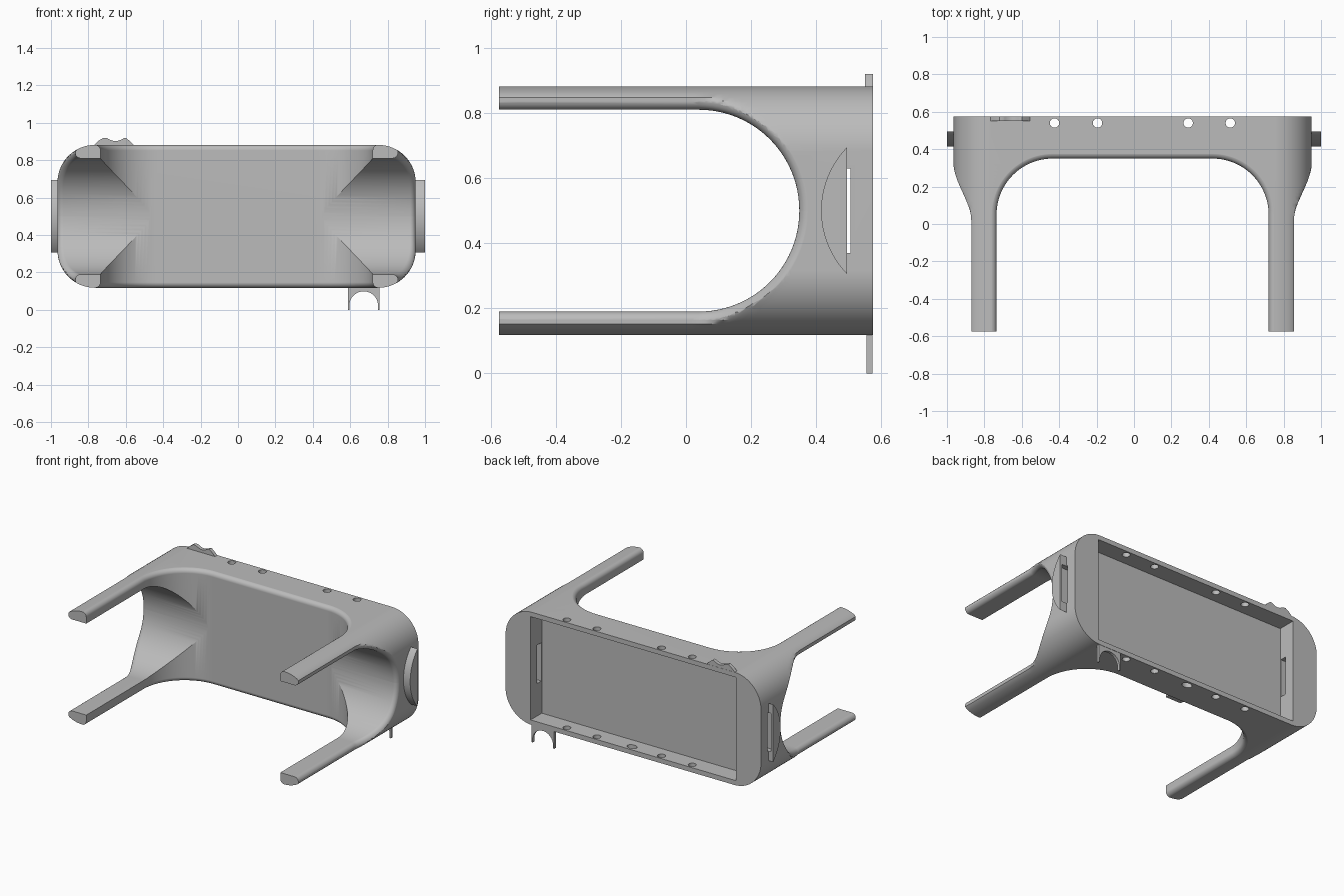
import bpy, bmesh
from math import sin, cos, pi, sqrt

cube = bpy.data.objects.get("Cube")
if cube:
    bpy.data.objects.remove(cube, do_unlink=True)

grey = bpy.data.materials.new("plain grey")
grey.use_nodes = True
color = (0.5, 0.5, 0.5, 1)
grey.diffuse_color = color
grey.node_tree.nodes["Principled BSDF"].inputs["Base Color"].default_value = color

CX, CZ = -0.0075, 0.5            # centre of the body
HALF_X, HALF_Z, CORNER = 0.9575, 0.382, 0.2
LEG_X, FILLET = 0.8625, 0.03
FRONT, BACK = -0.575, 0.575


def loft(name, rings):
    """Closed solid through rings of equal point count."""
    bm = bmesh.new()
    loops = [[bm.verts.new(p) for p in ring] for ring in rings]
    n = len(loops[0])
    for a, b in zip(loops, loops[1:]):
        for i in range(n):
            j = (i + 1) % n
            bm.faces.new((a[i], a[j], b[j], b[i]))
    bm.faces.new(loops[0])
    bm.faces.new(loops[-1])
    bmesh.ops.recalc_face_normals(bm, faces=bm.faces)
    mesh = bpy.data.meshes.new(name)
    bm.to_mesh(mesh)
    bm.free()
    mesh.materials.append(grey)
    obj = bpy.data.objects.new(name, mesh)
    bpy.context.collection.objects.link(obj)
    return obj


def prism(name, pts, axis, lo, hi):
    """Extrude a 2D outline along x, y or z."""
    place = {"x": lambda p, t: (t, p[0], p[1]),
             "y": lambda p, t: (p[0], t, p[1]),
             "z": lambda p, t: (p[0], p[1], t)}[axis]
    return loft(name, [[place(p, t) for p in pts] for t in (lo, hi)])


def box(x0, x1, y0, y1, z0, z1):
    return prism("cutter", [(x0, y0), (x1, y0), (x1, y1), (x0, y1)], "z", z0, z1)


def disc(x, y, rx, ry, n=24):
    return [(x + rx * cos(2 * pi * i / n), y + ry * sin(2 * pi * i / n)) for i in range(n)]


def cut(cutter, *targets):
    cutter.hide_render = True
    for obj in targets:
        mod = obj.modifiers.new("cut", "BOOLEAN")
        mod.operation, mod.solver, mod.object = "DIFFERENCE", "EXACT", cutter
        bpy.context.view_layer.update()
        with bpy.context.temp_override(object=obj, active_object=obj):
            bpy.ops.object.modifier_apply(modifier=mod.name)
    bpy.data.objects.remove(cutter, do_unlink=True)


def half_width(y):
    """Outer half width, narrowing smoothly from the body to the legs."""
    t = min(max((y - 0.02) / 0.3, 0), 1)
    return LEG_X + (HALF_X - LEG_X) * t * t * (3 - 2 * t)


def outer_x(y, z):
    dz = max(abs(z - CZ) - (HALF_Z - CORNER), 0)
    return min(half_width(y), HALF_X - CORNER + sqrt(max(CORNER ** 2 - dz ** 2, 0)))


def arch(half, radius, top, grow, n=24):
    """Arch outline as (across, y), widened by grow."""
    right = [(half - radius + (radius + grow) * cos(pi / 2 * i / n),
              top - radius + (radius + grow) * sin(pi / 2 * i / n)) for i in range(n + 1)]
    right.insert(0, (half + grow, -1))
    return right + [(-a, y) for a, y in reversed(right)]


# Rounded body, tapering in width towards the legs
outline = []
for k, (sx, sz) in enumerate([(1, 1), (-1, 1), (-1, -1), (1, -1)]):
    for i in range(17):
        a = pi / 2 * (k + i / 16)
        outline.append((sx * (HALF_X - CORNER) + CORNER * cos(a),
                        CZ + sz * (HALF_Z - CORNER) + CORNER * sin(a)))
stations = [FRONT] + [0.02 + 0.3 * i / 16 for i in range(17)] + [BACK]
body = loft("body_with_legs", [
    [(CX + max(-half_width(y), min(half_width(y), x)), y, z) for x, z in outline]
    for y in stations])

# Two crossing arches leave the four legs; their ends flare into fillets
flare = [(FILLET * (1 - cos(pi / 2 * i / 6)), FILLET * (1 - sin(pi / 2 * i / 6)))
         for i in range(7)] + [(FILLET, -0.2)]
levels = [(-1, g, e) for g, e in reversed(flare)] + [(1, g, e) for g, e in flare]
EPS = 0.0005
cut(loft("cutter", [
    [(CX + a, y, CZ + s * (HALF_Z - e + EPS)) for a, y in arch(0.7275, 0.3, 0.35, g)]
    for s, g, e in levels]), body)
cut(loft("cutter", [
    [(CX + s * (outer_x(y, CZ + a) - e + EPS), y, CZ + a)
     for a, y in arch(0.31, 0.309, 0.348, g)]
    for s, g, e in levels]), body)

# Back pocket
cut(box(CX - 0.77, CX + 0.77, 0.455, 0.7, CZ - 0.35, CZ + 0.35), body)

# Screw holes through the top and bottom walls, one oval hole below
for x in (-0.425, -0.195, 0.29, 0.515):
    cut(prism("cutter", disc(x, 0.54, 0.025, 0.025), "z", 0, 1), body)
cut(prism("cutter", disc(0.03, 0.535, 0.035, 0.025), "z", 0, 0.3), body)

# Side scoops with a slot into the pocket
R = 0.278
swing = [-0.775 + 1.55 * i / 24 for i in range(25)]
segment = [(0.415 + R - R * cos(a), CZ + R * sin(a)) for a in swing]
parts = [body]
for side, label in ((1, "left"), (-1, "right")):
    scoop = prism(label + "_scoop", segment, "x", side * 0.935, side)
    x0, x1 = sorted((side * 0.75, side * 0.985))
    cut(box(x0, x1, 0.46, 0.505, 0.37, 0.63), body, scoop)
    parts.append(scoop)

# Arched clip under the body
arc = [(0.672 + 0.077 * cos(pi * i / 20), 0.022 + 0.077 * sin(pi * i / 20)) for i in range(21)]
clip = [(0.587, 0), (0.587, 0.13), (0.757, 0.13), (0.757, 0), (0.749, 0)]
parts.append(prism("bottom_clip", clip + arc + [(0.595, 0)], "y", 0.555, 0.573))

# Scalloped tab on top
dip = [(-0.7 + 0.09 * i / 10, 0.918 - 0.016 * sin(pi * i / 10)) for i in range(11)]
tab = [(-0.77, 0.865), (-0.77, 0.88), (-0.745, 0.904), (-0.72, 0.92)]
tab += dip + [(-0.6, 0.92), (-0.58, 0.904), (-0.555, 0.88), (-0.555, 0.865)]
parts.append(prism("top_tab", tab, "y", 0.55, 0.574))

# Smooth curves, sharp edges
for obj in bpy.context.view_layer.objects:
    obj.select_set(obj in parts)
bpy.context.view_layer.objects.active = body
bpy.ops.object.shade_smooth_by_angle(angle=0.5)
for obj in parts:
    obj.modifiers.new("even shading", "WEIGHTED_NORMAL").keep_sharp = True
